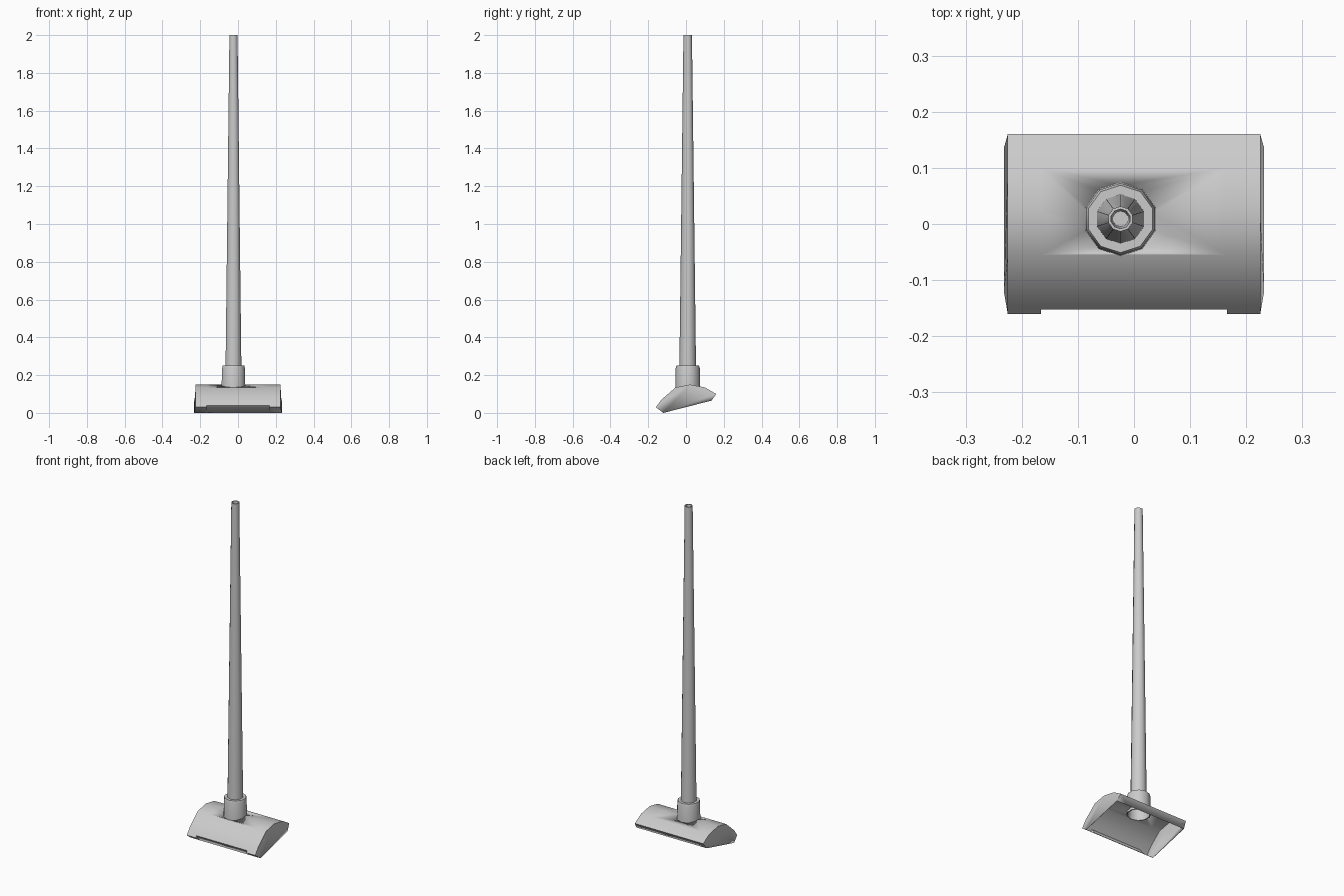
import bpy, bmesh, math

cube = bpy.data.objects.get("Cube")
if cube:
    bpy.data.objects.remove(cube, do_unlink=True)

# Single grey plastic
grey = bpy.data.materials.new("light_grey")
grey.use_nodes = True
COLOUR = (0.6, 0.6, 0.6, 1)
grey.diffuse_color = COLOUR
grey.node_tree.nodes["Principled BSDF"].inputs["Base Color"].default_value = COLOUR

AXIS = (-0.024, 0.009)
SIDES = 10


def finish(name, bm, angle=40):
    mesh = bpy.data.meshes.new(name)
    bmesh.ops.recalc_face_normals(bm, faces=bm.faces)
    bm.to_mesh(mesh)
    bm.free()
    mesh.materials.append(grey)
    obj = bpy.data.objects.new(name, mesh)
    bpy.context.collection.objects.link(obj)
    bpy.ops.object.select_all(action='DESELECT')
    obj.select_set(True)
    bpy.context.view_layer.objects.active = obj
    bpy.ops.object.shade_smooth_by_angle(angle=math.radians(angle))
    return obj


def lathe(name, profile):
    """Closed ten-sided turned part from (radius, z) points."""
    bm = bmesh.new()
    rings = []
    for r, z in profile:
        rings.append([bm.verts.new((AXIS[0] + r * math.sin(math.tau * i / SIDES),
                                    AXIS[1] + r * math.cos(math.tau * i / SIDES), z))
                      for i in range(SIDES)])
    for a, b in zip(rings, rings[1:]):
        for i in range(SIDES):
            j = (i + 1) % SIDES
            bm.faces.new((a[i], a[j], b[j], b[i]))
    bm.faces.new(rings[0])
    bm.faces.new(rings[-1])
    return finish(name, bm)


# Floor head: arched shell, open below, with a recess in the front lip
LOWER_FRONT, FRONT, STEP = (-0.12, 0.0), (-0.16, 0.03), (-0.152, 0.04)
ARCH = [STEP, (-0.13, 0.07), (-0.055, 0.135), (0.02, 0.15), (0.10, 0.135), (0.16, 0.10)]
LOWER_BACK = (0.135, 0.065)
END, RIM, NOTCH = 0.225, 0.232, 0.166

bm = bmesh.new()


def row(x, points, rim_x=None):
    last = len(points) - 1
    return [bm.verts.new((rim_x if rim_x and i in (0, last) else x, y, z))
            for i, (y, z) in enumerate(points)]


def strip(a, b):
    for i in range(len(a) - 1):
        bm.faces.new((a[i], a[i + 1], b[i + 1], b[i]))


full = [LOWER_FRONT, FRONT] + ARCH + [LOWER_BACK]
short = [LOWER_FRONT] + ARCH + [LOWER_BACK]
inner = []
for s in (-1, 1):
    outer_row = row(s * END, full, s * RIM)
    notch_row = row(s * NOTCH, full)
    strip(outer_row, notch_row)
    bm.faces.new(outer_row)              # end cap
    bm.faces.new(notch_row[:3])          # side of the recess
    inner.append([notch_row[0]] + notch_row[2:])
strip(*inner)
head = finish("floor_head", bm, 42)
shell = head.modifiers.new("shell", 'SOLIDIFY')
shell.thickness = 0.003
shell.offset = -1

# Socket hole through the head
cutter = lathe("socket_cutter", [(0.060, 0.10), (0.060, 0.20)])
cutter.hide_render = True
cutter.hide_viewport = True
hole = head.modifiers.new("socket_hole", 'BOOLEAN')
hole.operation = 'DIFFERENCE'
hole.solver = 'EXACT'
hole.object = cutter

# Collar: hollow cup standing in the hole, open at the bottom
lathe("collar", [(0.055, 0.235), (0.060, 0.130), (0.066, 0.130),
                 (0.064, 0.236), (0.060, 0.250), (0.040, 0.250)])

# Tapered tube with a recessed open end
lathe("tube", [(0.044, 0.245), (0.0225, 2.0), (0.0175, 2.0), (0.014, 1.9)])
